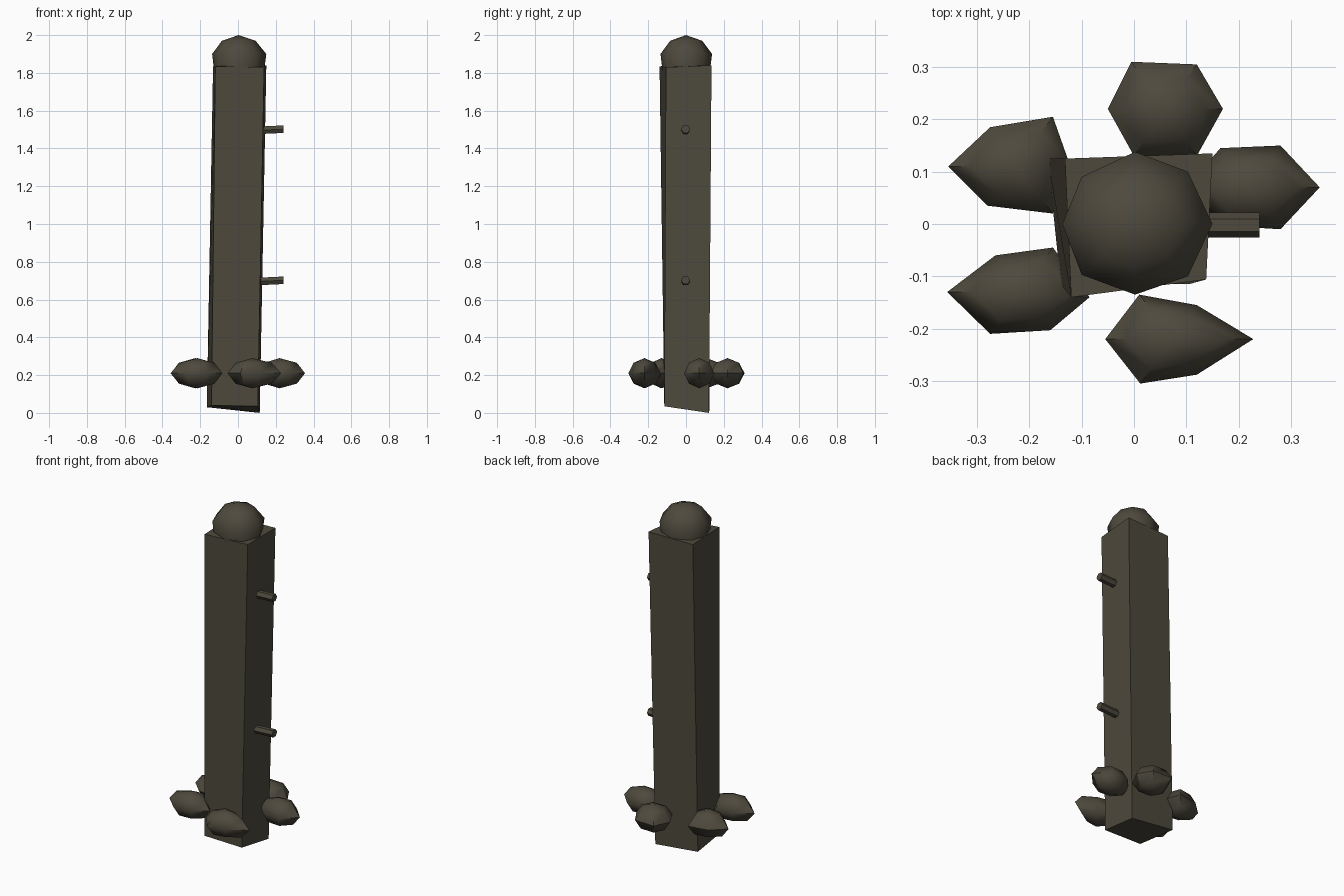
import bpy, bmesh, math
from mathutils import Vector

if "Cube" in bpy.data.objects:
    bpy.data.objects.remove(bpy.data.objects["Cube"])

wood = bpy.data.materials.new("dark weathered brown")
wood.diffuse_color = (0.076, 0.067, 0.047, 1)
wood.use_nodes = True
wood.node_tree.nodes["Principled BSDF"].inputs["Base Color"].default_value = wood.diffuse_color


def finish(name, bm, angle=None):
    bmesh.ops.recalc_face_normals(bm, faces=bm.faces)
    mesh = bpy.data.meshes.new(name)
    bm.to_mesh(mesh)
    bm.free()
    mesh.materials.append(wood)
    obj = bpy.data.objects.new(name, mesh)
    bpy.context.collection.objects.link(obj)
    if angle:
        bpy.ops.object.select_all(action='DESELECT')
        obj.select_set(True)
        bpy.context.view_layer.objects.active = obj
        bpy.ops.object.shade_smooth_by_angle(angle=math.radians(angle))
    return obj


def loft(name, rings, bottom=None, top=None, angle=None):
    """Skin stacked rings; close ends with a point or a flat face."""
    bm = bmesh.new()
    loops = [[bm.verts.new(p) for p in ring] for ring in rings]
    n = len(loops[0])
    for a, b in zip(loops, loops[1:]):
        for i in range(n):
            j = (i + 1) % n
            bm.faces.new((a[i], a[j], b[j], b[i]))
    for loop, tip in ((loops[0], bottom), (loops[-1], top)):
        if tip is None:
            bm.faces.new(loop)
        else:
            v = bm.verts.new(tip)
            for i in range(n):
                bm.faces.new((loop[i], loop[(i + 1) % n], v))
    return finish(name, bm, angle)


# Leaning, slightly uneven square post
loft("post", [
    [(-0.14, -0.115, 0.04), (0.105, -0.115, 0.035), (0.115, 0.122, 0.0), (-0.165, 0.125, 0.03)],
    [(-0.12, -0.14, 1.835), (0.138, -0.106, 1.83), (0.15, 0.135, 1.84), (-0.132, 0.125, 1.835)],
])

# Eight-sided rounded cap
outline = [(0.15, 0), (0.103, 0.1), (0.002, 0.138), (-0.1, 0.09),
           (-0.137, 0), (-0.1, -0.097), (0.002, -0.135), (0.103, -0.1)]
loft("cap", [[(x * s, y * s, z) for x, y in outline]
             for z, s in ((1.81, 0.92), (1.9, 1.0), (1.97, 0.62))],
     top=(0.003, 0, 2.0), angle=50)

# Hexagonal pegs on the right side
for name, z in (("lower_peg", 0.695), ("upper_peg", 1.495)):
    loft(name, [[(x, 0.024 * math.cos(math.tau * i / 6) - 0.002,
                  z + dz + 0.023 * math.sin(math.tau * i / 6)) for i in range(6)]
                for x, dz in ((0.09, 0.0), (0.24, 0.007))], angle=30)

# Six-sided stones round the foot: apex, then equator outline
stones = [
    ((0.06, 0.22), [(0.17, 0.22), (0.12, 0.305), (-0.005, 0.31), (-0.05, 0.22), (0.0, 0.13), (0.12, 0.13)]),
    ((-0.225, 0.11), [(-0.125, 0.12), (-0.155, 0.205), (-0.275, 0.185), (-0.355, 0.11), (-0.28, 0.035), (-0.155, 0.02)]),
    ((-0.215, -0.13), [(-0.085, -0.14), (-0.155, -0.045), (-0.265, -0.06), (-0.357, -0.13), (-0.275, -0.21), (-0.16, -0.203)]),
    ((0.075, -0.22), [(0.228, -0.22), (0.12, -0.155), (0.01, -0.135), (-0.055, -0.22), (0.012, -0.305), (0.12, -0.288)]),
    ((0.22, 0.07), [(0.355, 0.07), (0.28, 0.15), (0.165, 0.145), (0.1, 0.07), (0.165, -0.003), (0.28, -0.01)]),
]
for k, (apex, rim) in enumerate(stones, 1):
    c = Vector(apex)
    rings = []
    for z, s in ((0.155, 0.68), (0.21, 1.0), (0.265, 0.68)):
        rings.append([(*(c + (Vector(p) - c) * s), z) for p in rim])
    loft(f"stone_{k}", rings, bottom=(*apex, 0.13), top=(*apex, 0.29), angle=50)
